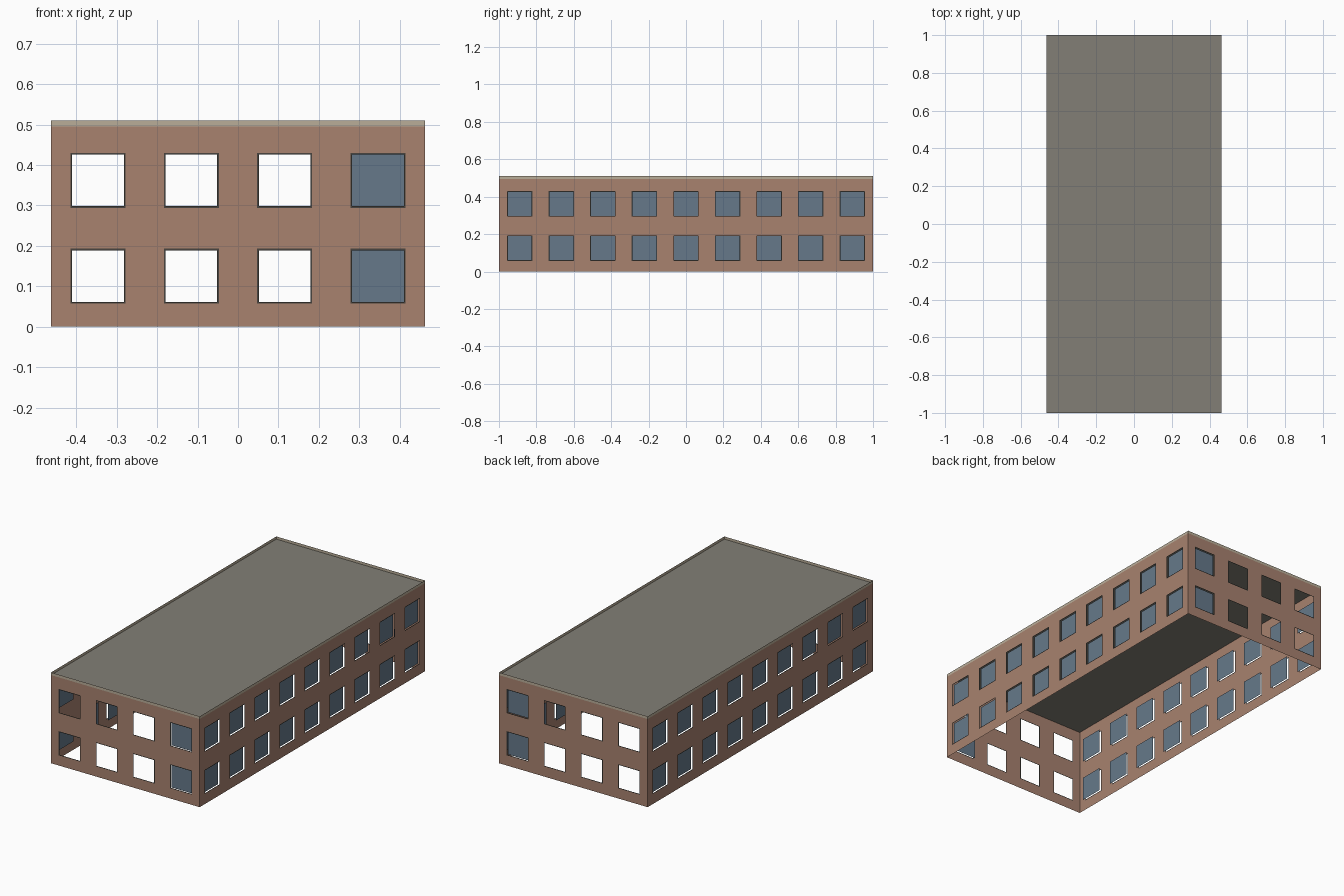
import bpy, bmesh
from math import pi
from mathutils import Matrix

cube = bpy.data.objects.get("Cube")
if cube:
    bpy.data.objects.remove(cube, do_unlink=True)

HALF_X, HALF_Y = 0.462, 1.0
ROOF_Z, TOP_Z = 0.495, 0.51
WINDOW, FRAME, RECESS = 0.068, 0.004, 0.013   # half size, rim width, glass depth
FLOORS = [0.125, 0.362]


def linear(c):
    c /= 255
    return c / 12.92 if c <= 0.04045 else ((c + 0.055) / 1.055) ** 2.4


def material(name, *rgb):
    m = bpy.data.materials.new(name)
    col = [linear(c) for c in rgb] + [1]
    m.diffuse_color = col
    m.use_nodes = True
    m.node_tree.nodes["Principled BSDF"].inputs["Base Color"].default_value = col
    return m


brick = material("brick brown", 168, 130, 111)
rim = material("dark window rim", 72, 68, 62)
glass = material("blue grey glass", 102, 121, 138)
trim = material("beige trim", 186, 173, 152)
roofing = material("roof grey", 130, 127, 118)


def build(name, quads, mats, matrix=Matrix()):
    """Make one object from (corner list, material index) pairs."""
    bm = bmesh.new()
    for corners, mat in quads:
        face = bm.faces.new([bm.verts.new(matrix @ Matrix.Translation(c).translation)
                             for c in corners])
        face.material_index = mat
    bmesh.ops.remove_doubles(bm, verts=bm.verts, dist=0.0001)
    mesh = bpy.data.meshes.new(name)
    bm.to_mesh(mesh)
    bm.free()
    for m in mats:
        mesh.materials.append(m)
    obj = bpy.data.objects.new(name, mesh)
    bpy.context.collection.objects.link(obj)


def upright(u0, u1, z0, z1, y):
    """Vertical rectangle facing -y."""
    return [(u0, y, z0), (u1, y, z0), (u1, y, z1), (u0, y, z1)]


def grid_lines(start, centres, end):
    lines = [start]
    for c in centres:
        lines += [c - WINDOW, c - WINDOW + FRAME, c + WINDOW - FRAME, c + WINDOW]
    return lines + [end]


def wall(side, half, dist, count, glazed, turn):
    matrix = Matrix.Rotation(turn * pi / 2, 4, 'Z')
    pitch = 2 * half / count
    centres = [-half + pitch * (i + 0.5) for i in range(count)]
    us = grid_lines(-half, centres, half)
    zs = grid_lines(0, FLOORS, ROOF_Z)
    # Sheet wall: piers are brick, rims surround each open window
    quads = []
    for i in range(len(us) - 1):
        for j in range(len(zs) - 1):
            a, b = i % 4, j % 4
            if a == 2 and b == 2:
                continue
            mat = 0 if a == 0 or b == 0 else 1
            quads.append((upright(us[i], us[i + 1], zs[j], zs[j + 1], -dist), mat))
    build(side + "_wall", quads, [brick, rim], matrix)
    # Glass panes set behind the openings
    panes = [(upright(centres[i] - WINDOW, centres[i] + WINDOW,
                      z - WINDOW, z + WINDOW, RECESS - dist), 0)
             for i in glazed for z in FLOORS]
    build(side + "_glass", panes, [glass], matrix)
    # Low parapet strip
    build(side + "_parapet", [(upright(-half, half, ROOF_Z, TOP_Z, -dist), 0)],
          [trim], matrix)


wall("front", HALF_X, HALF_Y, 4, [3], 0)
wall("left", HALF_Y, HALF_X, 9, range(9), 1)
wall("back", HALF_X, HALF_Y, 4, [0], 2)
wall("right", HALF_Y, HALF_X, 9, range(9), 3)

# Flat roof inside the parapet
build("roof", [([(-HALF_X, -HALF_Y, ROOF_Z), (HALF_X, -HALF_Y, ROOF_Z),
                 (HALF_X, HALF_Y, ROOF_Z), (-HALF_X, HALF_Y, ROOF_Z)], 0)], [roofing])
